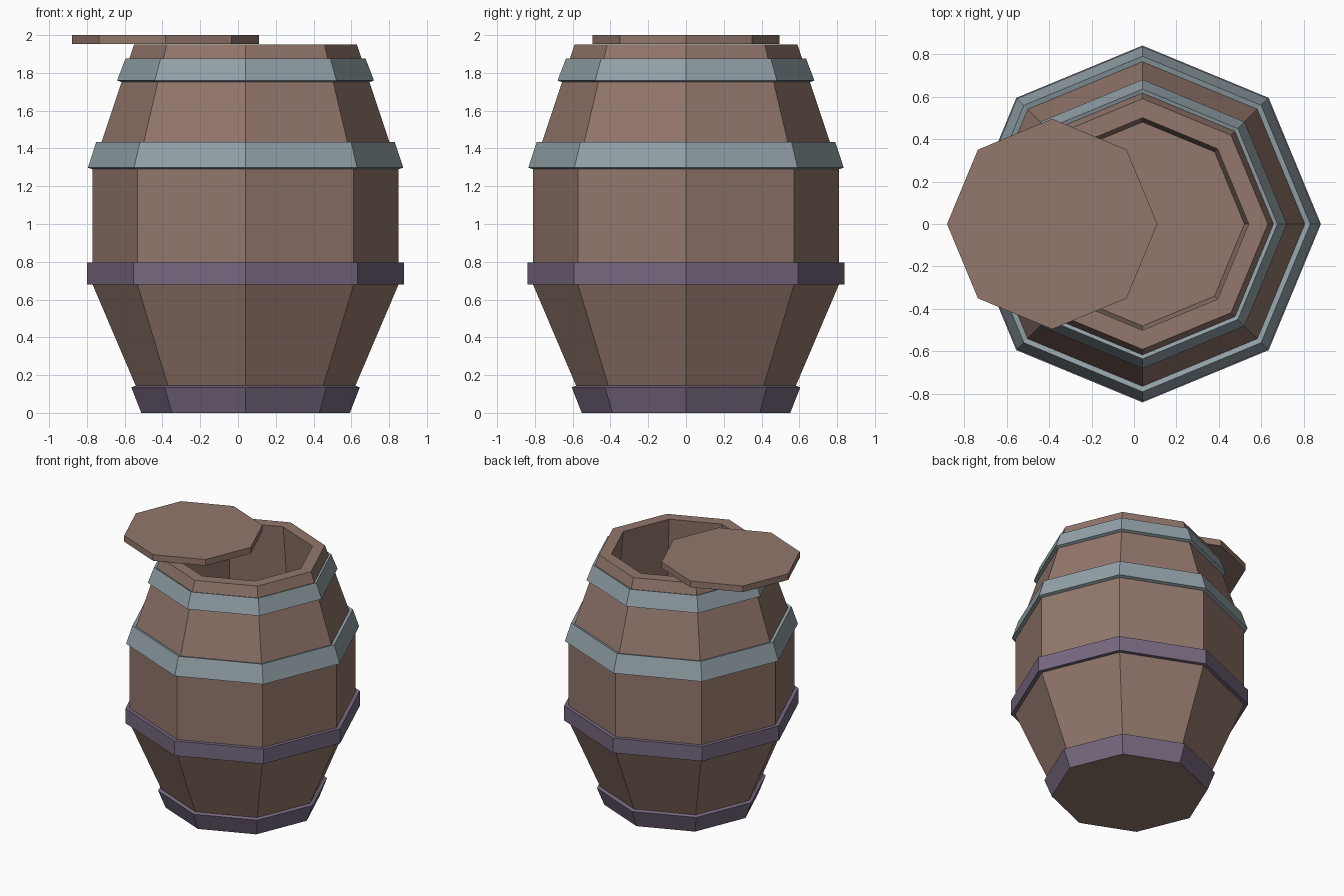
import bpy, bmesh
from math import cos, sin, tau

cube = bpy.data.objects.get("Cube")
if cube:
    bpy.data.objects.remove(cube, do_unlink=True)

SIDES = 8
BARREL_X = 0.04


def material(name, rgb):
    mat = bpy.data.materials.new(name)
    mat.use_nodes = True
    mat.diffuse_color = (*rgb, 1)
    mat.node_tree.nodes["Principled BSDF"].inputs["Base Color"].default_value = (*rgb, 1)
    return mat


wood = material("brown wood", (0.29, 0.185, 0.15))
steel = material("blue grey metal", (0.29, 0.36, 0.39))
purple = material("purple metal", (0.185, 0.14, 0.215))


def lathe(name, profile, mat, x=BARREL_X, ring=False):
    """Spin an (r, z) profile into an eight-sided solid, capped at both ends or closed as a ring."""
    bm = bmesh.new()
    loops = [[bm.verts.new((r * cos(tau * i / SIDES), r * sin(tau * i / SIDES), z))
              for i in range(SIDES)] for r, z in profile]
    pairs = list(zip(loops, loops[1:]))
    if ring:
        pairs.append((loops[-1], loops[0]))
    else:
        bm.faces.new(loops[0][::-1])
        bm.faces.new(loops[-1])
    for low, high in pairs:
        for i in range(SIDES):
            j = (i + 1) % SIDES
            bm.faces.new((low[i], low[j], high[j], high[i]))
    bmesh.ops.recalc_face_normals(bm, faces=bm.faces)
    mesh = bpy.data.meshes.new(name)
    bm.to_mesh(mesh)
    bm.free()
    mesh.materials.append(mat)
    obj = bpy.data.objects.new(name, mesh)
    obj.location.x = x
    bpy.context.collection.objects.link(obj)


# Hollow body: up the outside, over the rim, down the inside to the floor
lathe("barrel_body", [
    (0.55, 0), (0.58, 0.14), (0.81, 0.68), (0.81, 1.29), (0.59, 1.95),
    (0.50, 1.95), (0.565, 1.29), (0.565, 0.68), (0.48, 0.10)], wood)

# Hoops: inner bottom, outer bottom, outer top, inner top
lathe("base_hoop", [(0.53, 0.002), (0.552, 0), (0.605, 0.135), (0.575, 0.147)], purple, ring=True)
lathe("lower_hoop", [(0.79, 0.68), (0.84, 0.68), (0.84, 0.795), (0.79, 0.795)], purple, ring=True)
lathe("upper_hoop", [(0.80, 1.287), (0.835, 1.298), (0.79, 1.435), (0.755, 1.425)], steel, ring=True)
lathe("top_hoop", [(0.645, 1.747), (0.68, 1.76), (0.635, 1.877), (0.605, 1.867)], steel, ring=True)

# Lid slid to one side
lathe("lid", [(0.495, 1.952), (0.495, 2.0)], wood, x=-0.385)
